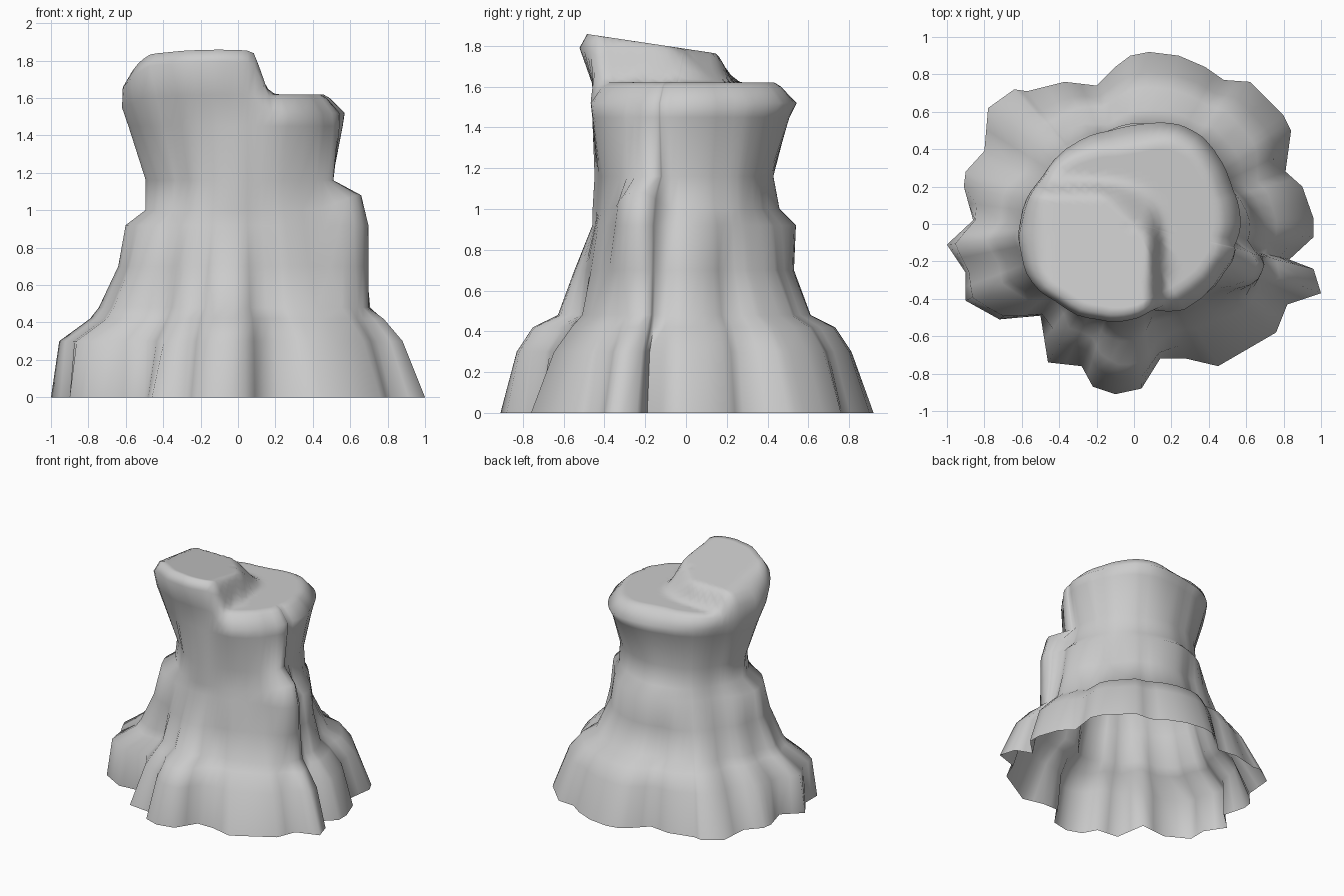
import bpy
import bmesh
from math import atan2, hypot, cos, sin, tau, radians

if "Cube" in bpy.data.objects:
    bpy.data.objects.remove(bpy.data.objects["Cube"], do_unlink=True)

# Ground outline of the spreading roots, counter-clockwise, in hundredths (x, y)
ROOT_OUTLINE = [
    (96, 3), (90, 20), (81, 28), (84, 50), (80, 58), (62, 76), (48, 77),
    (38, 84), (24, 90), (8, 92), (-2, 90), (-10, 84), (-20, 74), (-37, 76),
    (-57, 71), (-64, 72), (-78, 62), (-80, 39), (-90, 28), (-91, 20),
    (-86, 2), (-100, -11), (-90, -26), (-90, -41), (-72, -51), (-50, -49),
    (-46, -74), (-28, -76), (-22, -87), (-10, -91), (4, -88), (14, -72),
    (28, -72), (45, -76), (76, -58), (82, -43), (100, -37), (96, -24),
    (83, -19), (96, -7)]

# Height of each trunk ring, then its radius every 30 degrees, in hundredths
TRUNK_RINGS = [
    (0, (96, 97, 92, 92, 85, 92, 87, 96, 86, 91, 88, 96)),
    (30, (87, 86, 83, 81, 76, 76, 86, 92, 74, 84, 75, 86)),
    (42, (76, 76, 75, 73, 69, 66, 72, 75, 65, 76, 65, 77)),
    (48, (70, 66, 64, 61, 60, 61, 68, 71, 60, 63, 59, 71)),
    (70, (65, 56, 55, 53, 54, 55, 61, 62, 54, 55, 54, 62)),
    (92, (62, 53, 53, 54, 51, 49, 59, 57, 49, 46, 50, 58)),
    (100, (54, 50, 46, 46, 46, 46, 49, 47, 46, 46, 48, 56)),
    (116, (50, 49, 44, 43, 44, 45, 49, 45, 44, 45, 47, 54)),
    (145, (56, 55, 55, 50, 50, 53, 58, 55, 48, 46, 52, 55)),
    (152, (57, 57, 59, 53, 53, 55, 61, 60, 51, 46, 53, 54)),
    (160, (49, 50, 52, 44, 47, 54, 60, 63, 57, 51, 46, 48))]


def make_material(name, colour):
    mat = bpy.data.materials.new(name)
    mat.use_nodes = True
    mat.diffuse_color = colour
    bsdf = next(n for n in mat.node_tree.nodes if n.type == 'BSDF_PRINCIPLED')
    bsdf.inputs["Base Color"].default_value = colour
    return mat


def smooth_radius(radii, angle):
    """Periodic smooth interpolation of evenly spaced radii."""
    n = len(radii)
    pos = (angle % tau) / tau * n
    i, t = int(pos), pos % 1
    a, b, c, d = (radii[(i + k) % n] for k in (-1, 0, 1, 2))
    return b + t / 2 * (c - a + t * (2 * a - 5 * b + 4 * c - d
                                     + t * (3 * (b - c) + d - a)))


def ramp(t):
    t = min(1, max(0, t))
    return t * t * (3 - 2 * t)


def knob_lift(x, y):
    """Height of the knob on the front of the crown, above its flat part."""
    top = 0.23 - 0.15 * (y + 0.43)
    return top * ramp((0.18 - x) / 0.11) * ramp((0.25 - y) / 0.11) \
        * ramp((0.28 - x - y) / 0.32) * ramp((x + 0.75) / 0.3)


def loft(name, rings, tip, material):
    """Skin a stack of closed rings and close the top with a fan."""
    bm = bmesh.new()
    loops = [[bm.verts.new(p) for p in ring] for ring in rings]
    n = len(loops[0])
    for low, high in zip(loops, loops[1:]):
        for i in range(n):
            j = (i + 1) % n
            bm.faces.new((low[i], low[j], high[j], high[i]))
    top = bm.verts.new(tip)
    for i in range(n):
        bm.faces.new((loops[-1][i], loops[-1][(i + 1) % n], top))
    mesh = bpy.data.meshes.new(name)
    bm.to_mesh(mesh)
    bm.free()
    obj = bpy.data.objects.new(name, mesh)
    bpy.context.collection.objects.link(obj)
    mesh.materials.append(material)
    bpy.ops.object.select_all(action='DESELECT')
    obj.select_set(True)
    bpy.context.view_layer.objects.active = obj
    bpy.ops.object.shade_smooth_by_angle(angle=radians(80))
    return obj


stone = make_material("plain grey", (0.6, 0.6, 0.6, 1))

# Columns: every outline corner plus the middle of each edge
columns = []
for (ax, ay), (bx, by) in zip(ROOT_OUTLINE, ROOT_OUTLINE[1:] + ROOT_OUTLINE[:1]):
    for x, y in ((ax, ay), ((ax + bx) / 2, (ay + by) / 2)):
        columns.append((atan2(y, x), hypot(x, y)))

# Trunk: root flutes follow the ground outline and fade out with height,
# a buttress stands on the left side, and the knob pulls the crown rim up
RIM_PULL = {152: 0.4, 160: 0.78}
rings = []
for z, radii in TRUNK_RINGS:
    fade = max(0.08, 1 - z / 90)
    ring = []
    for angle, ground in columns:
        flute = ground - smooth_radius(TRUNK_RINGS[0][1], angle)
        r = smooth_radius(radii, angle) + flute * fade
        height = z / 100
        if 45 < z < 105:
            side = ramp((radians(-9) - angle) / radians(8)) \
                * ramp((angle + radians(42)) / radians(20))
            r += ((73 if z < 95 else 69) - r) * side
            if z == 100:
                height += 0.08 * side
        x, y = r * cos(angle) / 100, r * sin(angle) / 100
        if z in RIM_PULL:
            height += RIM_PULL[z] * knob_lift(x, y)
        ring.append((x, y, height))
    rings.append(ring)

# Crown: shrink the rim towards the middle, following the knob
rim = rings[-1]
STEPS = 14
for k in range(1, STEPS):
    s = 1 - k / STEPS
    rings.append([(x * s, y * s, 1.62 + knob_lift(x * s, y * s))
                  for x, y, _ in rim])
loft("stump_trunk", rings, (0, 0, 1.62 + knob_lift(0, 0)), stone)
